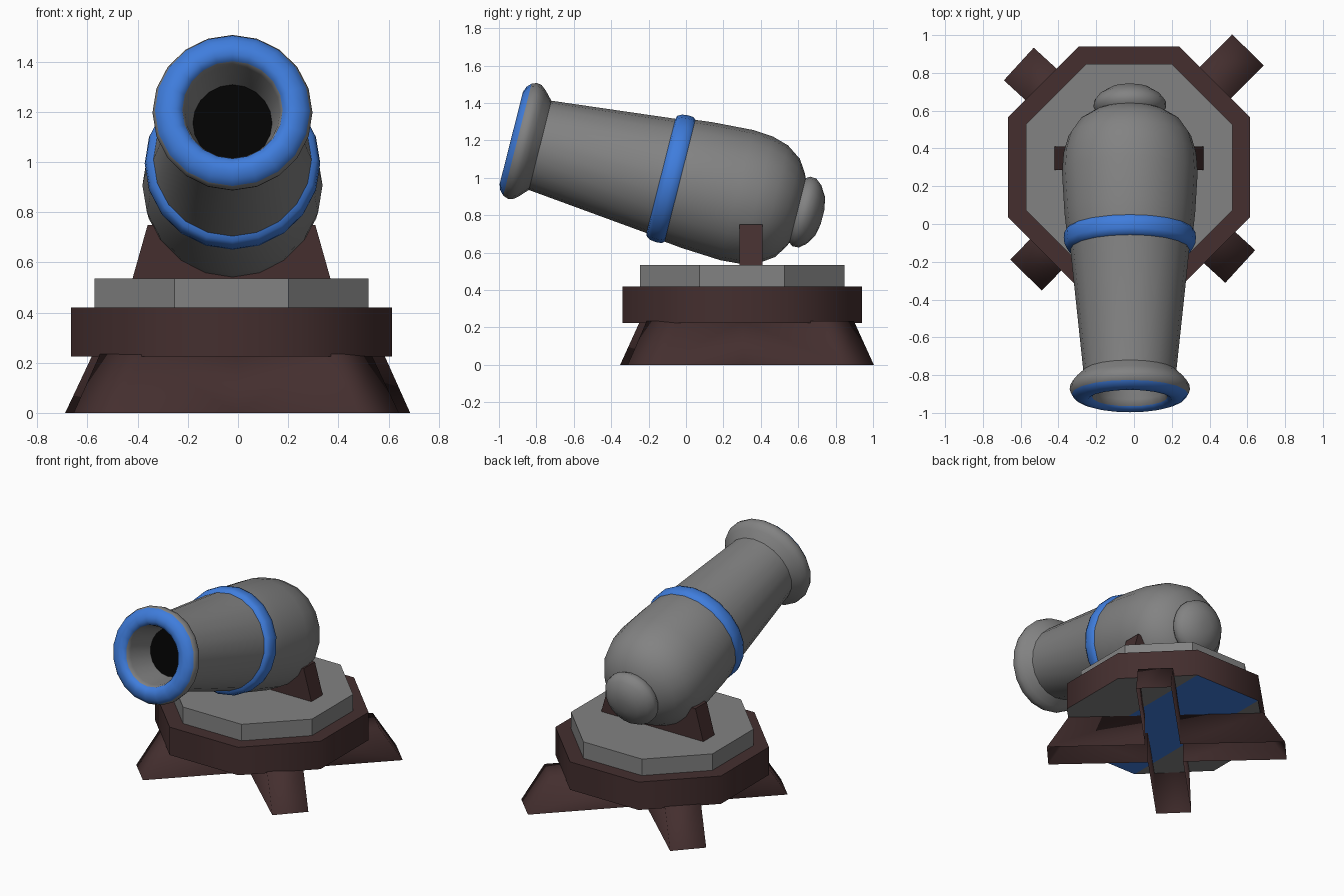
import bpy, bmesh, math
from mathutils import Vector

if "Cube" in bpy.data.objects:
    bpy.data.objects.remove(bpy.data.objects["Cube"])


def material(name, rgb):
    m = bpy.data.materials.new(name)
    m.diffuse_color = (*rgb, 1)
    m.use_nodes = True
    m.node_tree.nodes["Principled BSDF"].inputs["Base Color"].default_value = m.diffuse_color
    return m


GREY = material("iron grey", (0.225, 0.225, 0.225))
BLUE = material("bright blue", (0.05, 0.205, 0.72))
BROWN = material("dark brown", (0.058, 0.028, 0.028))
BLACK = material("bore black", (0.0005, 0.0005, 0.0005))

XC, YC = -0.026, 0.30          # centre line of base
TILT = math.radians(14.2)
ORIGIN = Vector((-0.022, -0.94, 1.214))   # muzzle end of the barrel axis
AXIS = Vector((0, math.cos(TILT), -math.sin(TILT)))
UP = Vector((0, math.sin(TILT), math.cos(TILT)))


def shade(ob, angle):
    bpy.ops.object.select_all(action='DESELECT')
    ob.select_set(True)
    bpy.context.view_layer.objects.active = ob
    bpy.ops.object.shade_smooth_by_angle(angle=math.radians(angle))


def finish(name, bm, mats, smooth=None, recalc=True):
    if recalc:
        bmesh.ops.recalc_face_normals(bm, faces=bm.faces[:])
    me = bpy.data.meshes.new(name)
    for m in mats:
        me.materials.append(m)
    bm.to_mesh(me)
    bm.free()
    ob = bpy.data.objects.new(name, me)
    bpy.context.collection.objects.link(ob)
    if smooth:
        shade(ob, smooth)
    return ob


def lathe(name, profile, mats, closed=False, sides=20, smooth=45):
    """Spin (t, r, material) rows round the barrel axis."""
    bm = bmesh.new()
    rings = []
    for t, r, _ in profile:
        ring = []
        for i in range(sides):
            a = 2 * math.pi * i / sides
            ring.append(bm.verts.new(ORIGIN + AXIS * t + UP * (r * math.cos(a))
                                     + Vector((r * math.sin(a), 0, 0))))
        rings.append(ring)
    n = len(rings)
    for k in range(n if closed else n - 1):
        a, b = rings[k], rings[(k + 1) % n]
        for i in range(sides):
            j = (i + 1) % sides
            bm.faces.new((a[i], a[j], b[j], b[i])).material_index = profile[k][2]
    if not closed:
        bm.faces.new(rings[0]).material_index = 2
        bm.faces.new(rings[-1])
    return finish(name, bm, mats, smooth)


def loft(name, bottom, top, z0, z1, mat, open_bottom=False, smooth=None):
    """Prism between two outlines of equal point count."""
    bm = bmesh.new()
    lo = [bm.verts.new((x, y, z0)) for x, y in bottom]
    hi = [bm.verts.new((x, y, z1)) for x, y in top]
    n = len(lo)
    base = bm.faces.new(lo)
    bm.faces.new(hi)
    for i in range(n):
        j = (i + 1) % n
        bm.faces.new((lo[i], lo[j], hi[j], hi[i]))
    bmesh.ops.recalc_face_normals(bm, faces=bm.faces[:])
    if open_bottom:
        bmesh.ops.delete(bm, geom=[base], context='FACES_ONLY')
    return finish(name, bm, [mat], smooth, recalc=False)


def octagon(apothem):
    r = apothem / math.cos(math.pi / 8)
    return [(XC + r * math.cos(math.pi / 8 + i * math.pi / 4),
             YC + r * math.sin(math.pi / 8 + i * math.pi / 4)) for i in range(8)]


# Barrel: bore, blue lip, flare, tapering tube, rounded breech and knob
lathe("barrel", [
    (0.24, 0.158, 0), (0.06, 0.190, 0), (0.025, 0.200, 1), (0.007, 0.225, 1),
    (0.006, 0.255, 1), (0.018, 0.286, 1), (0.040, 0.309, 0), (0.068, 0.319, 0),
    (0.095, 0.314, 0), (0.122, 0.292, 0), (0.165, 0.246, 0), (0.84, 0.316, 0),
    (0.92, 0.334, 0), (1.03, 0.346, 0), (1.25, 0.359, 0), (1.36, 0.351, 0),
    (1.45, 0.325, 0), (1.53, 0.270, 0), (1.575, 0.200, 0), (1.585, 0.178, 0),
    (1.606, 0.192, 0), (1.64, 0.190, 0), (1.675, 0.162, 0), (1.71, 0.105, 0),
    (1.723, 0.04, 0),
], [GREY, BLUE, BLACK])

# Blue band round the middle
lathe("barrel_band", [(0.828, 0.305, 0), (0.838, 0.334, 0), (0.862, 0.346, 0),
                      (0.895, 0.350, 0), (0.925, 0.347, 0), (0.942, 0.330, 0)],
      [BLUE], closed=True, smooth=80)


# Cradle block under the breech
def cradle(h):
    return [(XC - h, 0.285), (XC + h, 0.285), (XC + h, 0.41), (XC - h, 0.41)]


loft("cradle", cradle(0.396), cradle(0.334), 0.53, 0.75, BROWN)

# Octagonal turntable and base ring
loft("turntable", octagon(0.547), octagon(0.547), 0.42, 0.535, GREY)
loft("base_ring", octagon(0.64), octagon(0.64), 0.225, 0.42, BROWN, True, 50)

# Underside: blue middle strip, grey on both sides
bm = bmesh.new()
bm.faces.new([bm.verts.new((x, y, 0.225)) for x, y in reversed(octagon(0.64))])
for side in (-0.264, 0.264):
    bmesh.ops.bisect_plane(bm, geom=bm.verts[:] + bm.edges[:] + bm.faces[:],
                           plane_co=(XC + side, 0, 0), plane_no=(1, 0, 0))
for f in bm.faces:
    f.material_index = int(abs(f.calc_center_median().x - XC) < 0.264)
finish("base_underside", bm, [GREY, BLUE], recalc=False)


# Two leg beams with sloping ends, joined into one hollow cross
def beam(a, b, half, inset):
    a, b = Vector(a), Vector(b)
    d = (b - a).normalized()
    s = Vector((-d.y, d.x)) * half
    a, b = a + d * inset, b - d * inset
    return [a - s, b - s, b + s, a + s]


legs, other = [loft(name, beam(a, b, 0.117, 0), beam(a, b, 0.117, 0.15),
                    0, 0.235, BROWN)
               for name, a, b in (
                   ("cross_legs", (-0.572, -0.27), (0.603, 0.922)),
                   ("leg_beam", (-0.61, 0.847), (0.5625, -0.225)))]
mod = legs.modifiers.new("join", 'BOOLEAN')
mod.operation, mod.object, mod.solver = 'UNION', other, 'EXACT'
bpy.context.view_layer.objects.active = legs
bpy.ops.object.modifier_apply(modifier="join")
bpy.data.objects.remove(other)
bm = bmesh.new()
bm.from_mesh(legs.data)
bmesh.ops.delete(bm, geom=[f for f in bm.faces if f.normal.z < -0.9],
                 context='FACES')
bm.to_mesh(legs.data)
bm.free()
shade(legs, 100)
